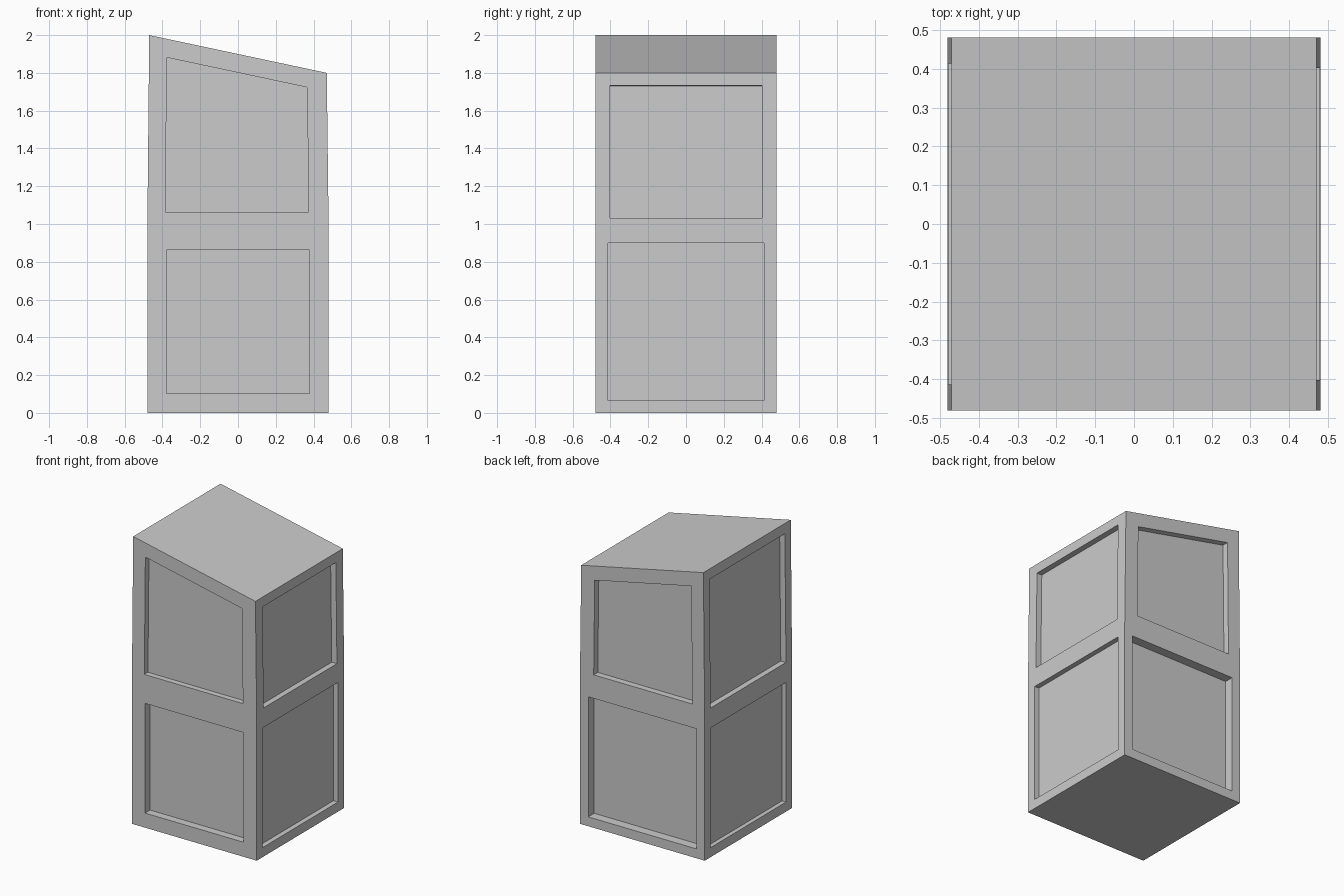
import bpy, bmesh
from mathutils import Vector

if "Cube" in bpy.data.objects:
    bpy.data.objects.remove(bpy.data.objects["Cube"])

H = 0.48      # half width
TOP = 0.47    # half width at the slanted top
MID = 0.965   # height of the belt between the two tiers

# Cabinet body: three stacked rings of four corners, with a sloping top
bm = bmesh.new()
rings = []
for hx, z_left, z_right in [(H, 0, 0), (H, MID, MID), (TOP, 2.0, 1.8)]:
    rings.append([bm.verts.new((sx * hx, sy * H, z_left if sx < 0 else z_right))
                  for sx, sy in [(-1, -1), (1, -1), (1, 1), (-1, 1)]])

bm.faces.new(rings[0][::-1])
bm.faces.new(rings[2])
sides = ["front", "right", "back", "left"]
panels = {}
for tier in range(2):
    a, b = rings[tier], rings[tier + 1]
    for i, side in enumerate(sides):
        j = (i + 1) % 4
        panels[side, tier] = bm.faces.new((a[i], a[j], b[j], b[i]))
bm.normal_update()


def recess(face, scale, depth):
    """Shrink a copy of the face about its centre, then push it inward."""
    centre = face.calc_center_median_weighted()
    normal = face.normal.copy()
    outer = list(face.verts)
    bm.faces.remove(face)
    rim = [bm.verts.new(centre + (v.co - centre) * scale) for v in outer]
    floor = [bm.verts.new(v.co - normal * depth) for v in rim]
    for p, q in ((outer, rim), (rim, floor)):
        for i in range(4):
            j = (i + 1) % 4
            bm.faces.new((p[i], p[j], q[j], q[i]))
    bm.faces.new(floor)


# Sunken panels: (scale, depth) for the lower and upper tier of each side
settings = {"front": [(0.79, 0.055), (0.79, 0.04)],
            "right": [(0.862, 0.035), (0.838, 0.04)],
            "back": [(0.865, 0.065), (0.79, 0.045)],
            "left": [(0.862, 0.03), (0.862, 0.04)]}
for (side, tier), face in panels.items():
    recess(face, *settings[side][tier])

bmesh.ops.recalc_face_normals(bm, faces=bm.faces)
mesh = bpy.data.meshes.new("panelled_cabinet")
bm.to_mesh(mesh)
bm.free()
bpy.context.collection.objects.link(bpy.data.objects.new("panelled_cabinet", mesh))
